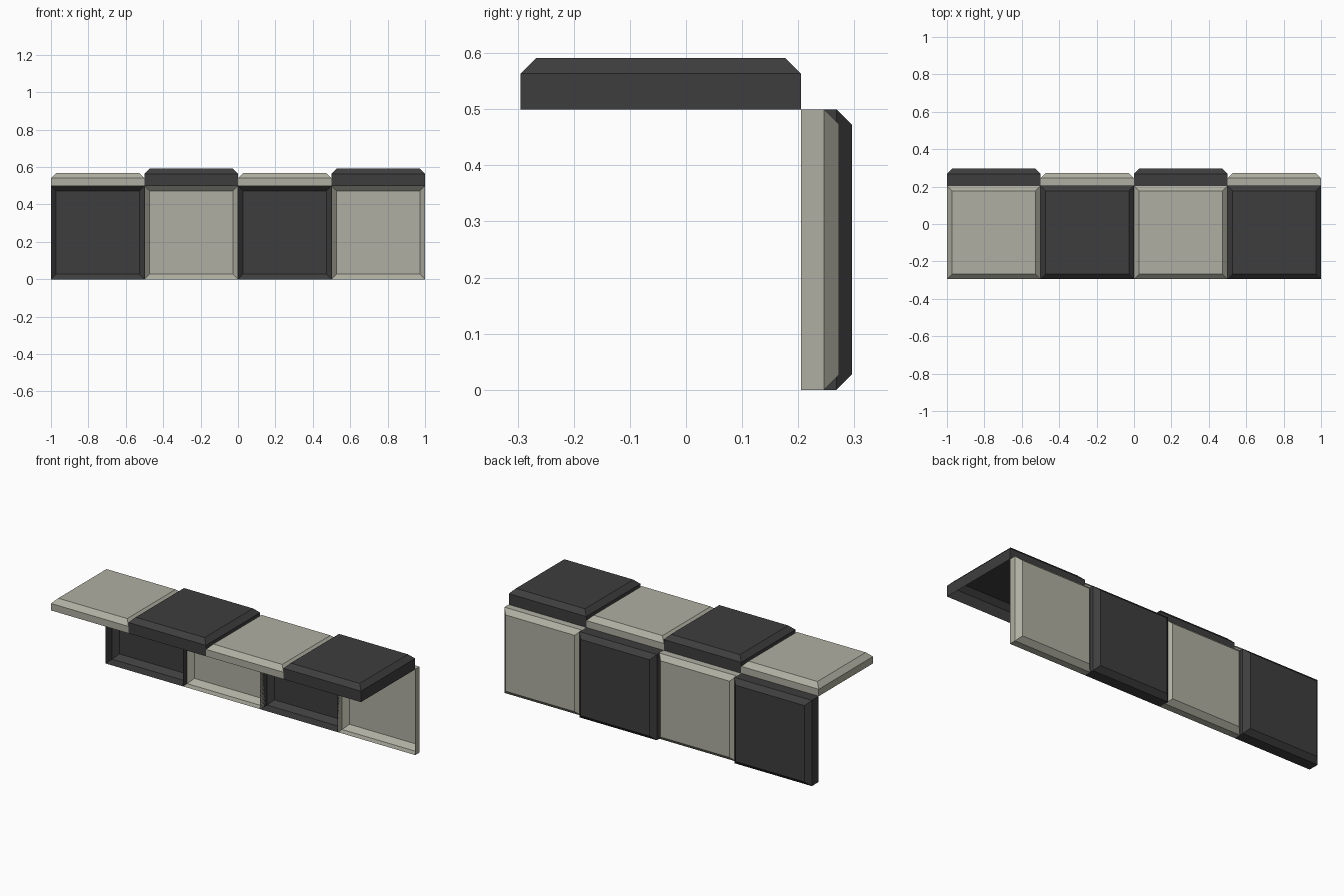
import bpy, bmesh
from mathutils import Matrix, Vector

if "Cube" in bpy.data.objects:
    bpy.data.objects.remove(bpy.data.objects["Cube"])


def material(name, rgb):
    m = bpy.data.materials.new(name)
    m.diffuse_color = (*rgb, 1.0)
    m.use_nodes = True
    m.node_tree.nodes["Principled BSDF"].inputs["Base Color"].default_value = m.diffuse_color
    return m


LIGHT = material("warm light grey", (0.43, 0.43, 0.36))
DARK = material("charcoal", (0.048, 0.048, 0.048))

SIZE = 0.5      # tile width
BEVEL = 0.0275  # chamfer on the raised face
BACK_Y = 0.205  # plane where the back row starts


def tile(name, wall, mat, matrix):
    """Hollow square tile: straight wall, chamfer and raised face, open base."""
    bm = bmesh.new()
    rings = []
    for inset, z in ((0, 0), (0, wall), (BEVEL, wall + BEVEL)):
        h = SIZE / 2 - inset
        rings.append([bm.verts.new((x, y, z))
                      for x, y in ((-h, -h), (h, -h), (h, h), (-h, h))])
    for low, high in zip(rings, rings[1:]):
        for i in range(4):
            j = (i + 1) % 4
            bm.faces.new((low[i], low[j], high[j], high[i]))
    bm.faces.new(rings[-1])
    bm.transform(matrix)
    bm.normal_update()
    mesh = bpy.data.meshes.new(name)
    bm.to_mesh(mesh)
    bm.free()
    mesh.materials.append(mat)
    bpy.context.collection.objects.link(bpy.data.objects.new(name, mesh))


# Checkered rows: dark tiles stand slightly prouder than light ones
styles = ((0.0405, LIGHT), (0.0635, DARK))
turn_back = Matrix.Rotation(-1.5707963, 4, 'X')  # raised face towards +y
for i in range(4):
    x = -0.75 + i * SIZE
    tile(f"top_tile_{i + 1}", *styles[i % 2],
         Matrix.Translation(Vector((x, BACK_Y - SIZE / 2, SIZE))))
    tile(f"back_tile_{i + 1}", *styles[(i + 1) % 2],
         Matrix.Translation(Vector((x, BACK_Y, SIZE / 2))) @ turn_back)
